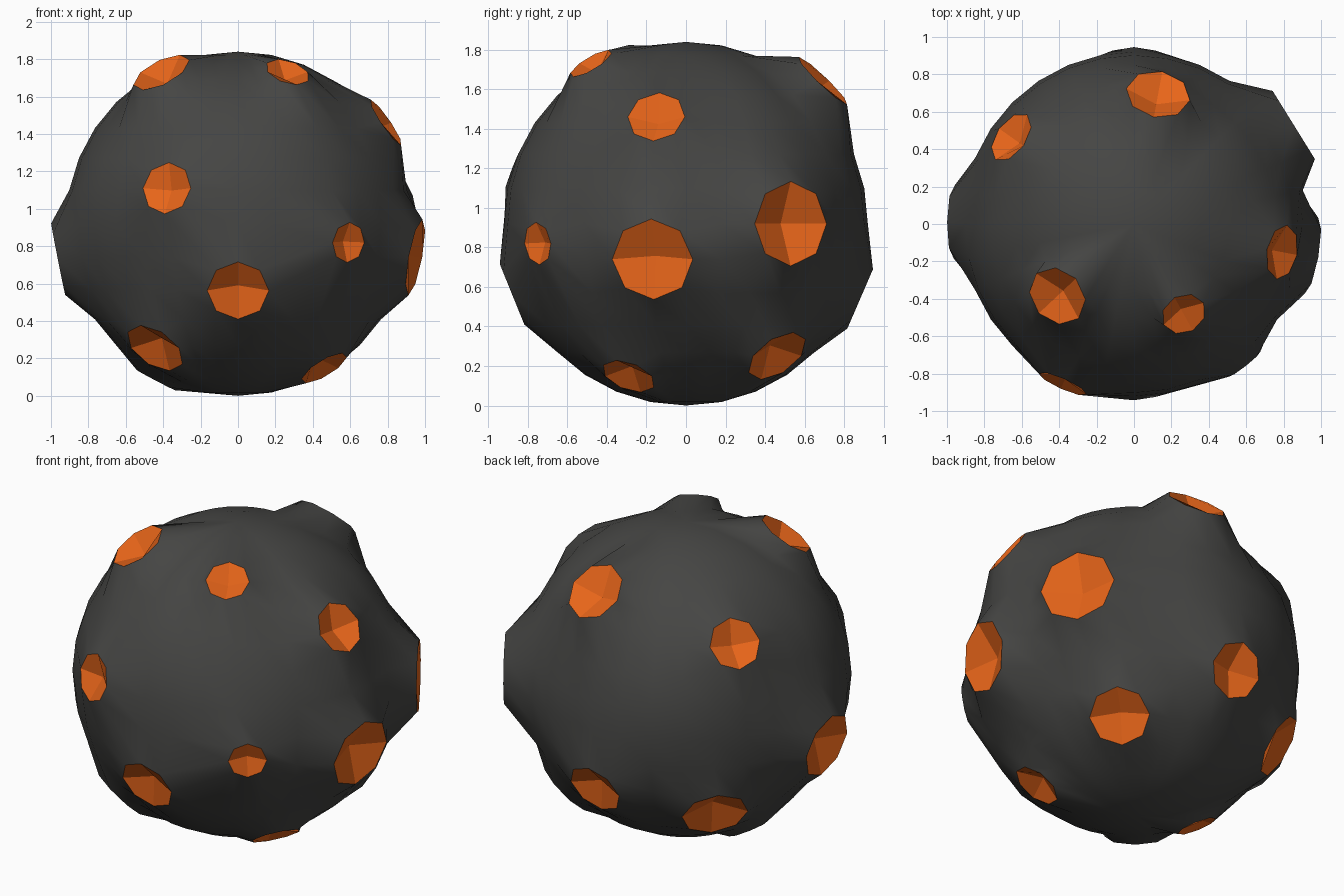
import bpy, bmesh, math
from mathutils import Vector

if "Cube" in bpy.data.objects:
    bpy.data.objects.remove(bpy.data.objects["Cube"])

R = 0.92          # base sphere radius
DEPTH = 0.45      # pit depth relative to crater radius

# craters: direction from the sphere centre (x, y, z), rim plane distance, rim radius
CRATERS = [
    ((0.95, -0.17, -0.18), 0.98, 0.207),
    ((0.855, 0.53, 0.0), 1.005, 0.214),
    ((0.79, -0.15, 0.54), 0.97, 0.147),
    ((0.59, -0.75, -0.10), 0.96, 0.108),
    ((0.46, -0.29, -0.77), 0.945, 0.140),
    ((0.485, 0.455, -0.66), 0.95, 0.168),
    ((0.13, 0.70, 0.73), 1.01, 0.173),
    ((0.265, -0.48, 0.81), 0.98, 0.122),
    ((-0.41, -0.385, 0.81), 0.985, 0.165),
    ((-0.38, -0.855, 0.19), 0.955, 0.140),
    ((0.0, -0.88, -0.357), 0.95, 0.165),
    ((-0.44, -0.51, -0.66), 0.95, 0.170),
    ((-0.65, 0.46, 0.52), 0.96, 0.147),
    ((-0.963, 0.01, -0.19), 0.98, 0.195),
    ((0.0, 0.88, -0.38), 0.96, 0.163),
    ((-0.58, 0.55, -0.50), 0.95, 0.187),
    ((-0.435, 0.02, -0.83), 0.945, 0.115),
]


def make_material(name, color):
    mat = bpy.data.materials.new(name)
    mat.diffuse_color = color
    mat.use_nodes = True
    mat.node_tree.nodes["Principled BSDF"].inputs["Base Color"].default_value = mat.diffuse_color
    return mat


def frame(n):
    """East and north tangents of a surface direction."""
    east = Vector((0, 0, 1)).cross(n).normalized()
    return east, n.cross(east)


def carve(bm, direction, dist, radius):
    """Round a 2x2 patch of faces into a raised octagonal rim with a sunken middle."""
    n = Vector(direction).normalized()
    mid = max(verts, key=lambda v: base[v].normalized().dot(n))
    faces = list(mid.link_faces)
    ring = {v for f in faces for v in f.verts if v is not mid}
    east, north = frame(base[mid].normalized())
    ring = sorted(ring, key=lambda v: math.atan2((base[v] - base[mid]).dot(north),
                                                 (base[v] - base[mid]).dot(east)))
    # start the ring at the vertex lying due north
    start = max(range(8), key=lambda i: (base[ring[i]] - base[mid]).normalized().dot(north)
                - abs((base[ring[i]] - base[mid]).normalized().dot(east)))
    e, u = frame(n)
    for i in range(8):
        a = math.pi / 2 + i * math.pi / 4
        ring[(start + i) % 8].co = n * dist + (e * math.cos(a) + u * math.sin(a)) * radius
    mid.co = n * (dist - radius * DEPTH)
    for f in faces:
        f.material_index = 1
        f.smooth = False


# rock body
bm = bmesh.new()
bmesh.ops.create_uvsphere(bm, u_segments=32, v_segments=16, radius=R)
for f in bm.faces:
    f.smooth = True
base = {v: v.co.copy() for v in bm.verts}
verts = [v for v in bm.verts if abs(v.co.z) < R * 0.93]

# craters
for direction, dist, radius in CRATERS:
    carve(bm, direction, dist, radius)

mesh = bpy.data.meshes.new("cratered_rock")
bm.to_mesh(mesh)
bm.free()
mesh.materials.append(make_material("dark_rock", (0.06, 0.06, 0.057, 1)))
mesh.materials.append(make_material("orange_pit", (0.8, 0.13, 0.01, 1)))
rock = bpy.data.objects.new("cratered_rock", mesh)
rock.location = (0, 0, R)
bpy.context.collection.objects.link(rock)
